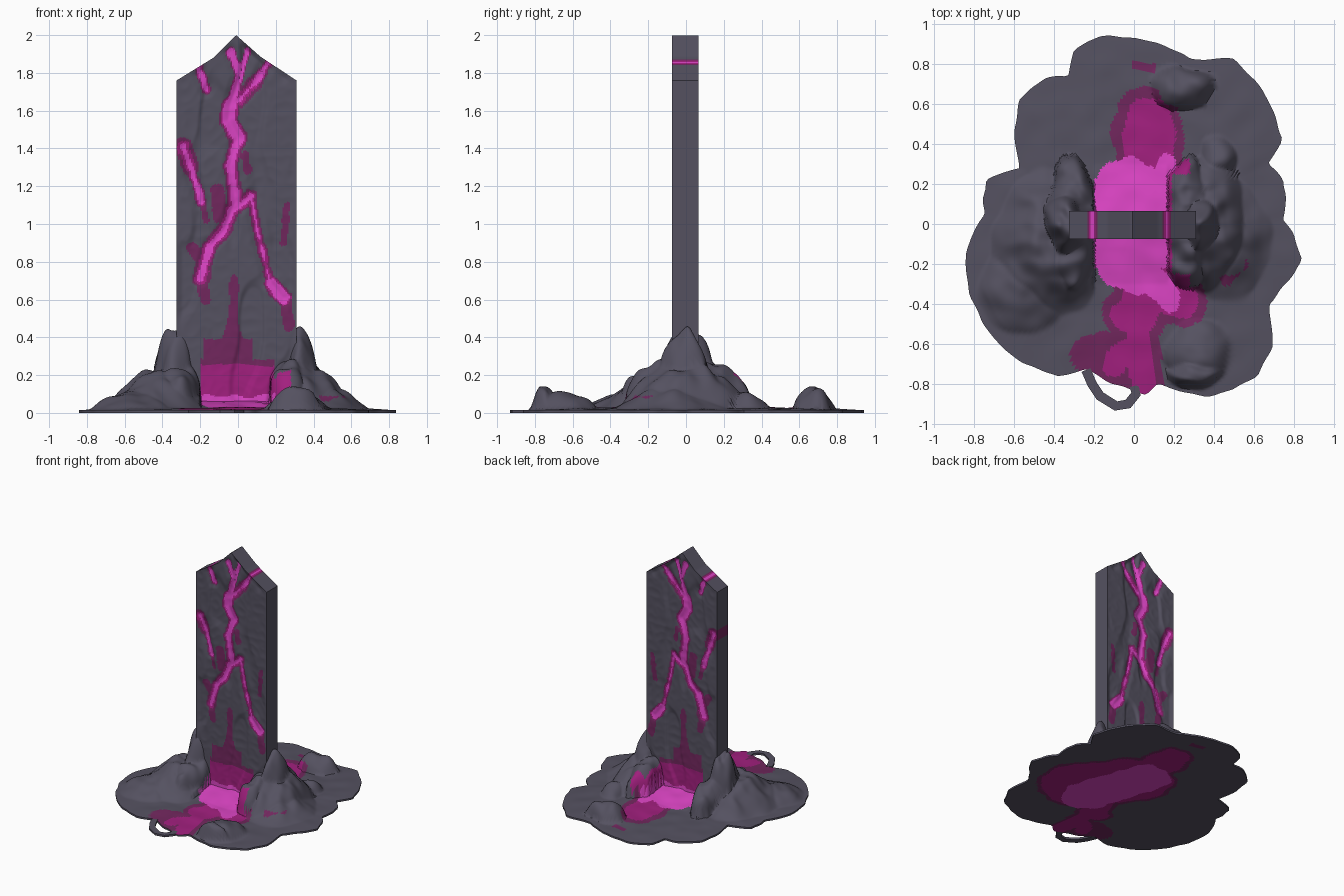
import bpy, bmesh, math
from mathutils import Vector, noise

old = bpy.data.objects.get("Cube")
if old:
    bpy.data.objects.remove(old)


def make_material(name, colour):
    mat = bpy.data.materials.new(name)
    mat.use_nodes = True
    mat.diffuse_color = (*colour, 1)
    mat.node_tree.nodes["Principled BSDF"].inputs["Base Color"].default_value = (*colour, 1)
    return mat


STONE, DARK, MID, BRIGHT = range(4)
materials = [make_material("stone grey", (.09, .083, .118)),
             make_material("dark purple", (.165, .02, .11)),
             make_material("magenta", (.36, .014, .21)),
             make_material("bright pink", (.71, .058, .55))]


def finish(bm, name, angle):
    bmesh.ops.recalc_face_normals(bm, faces=bm.faces)
    mesh = bpy.data.meshes.new(name)
    bm.to_mesh(mesh)
    bm.free()
    obj = bpy.data.objects.new(name, mesh)
    bpy.context.collection.objects.link(obj)
    for mat in materials:
        mesh.materials.append(mat)
    bpy.ops.object.select_all(action="DESELECT")
    obj.select_set(True)
    bpy.context.view_layer.objects.active = obj
    bpy.ops.object.shade_smooth_by_angle(angle=math.radians(angle))


def wobble(x, y, scale, seed=0):
    return noise.noise(Vector((x * scale, y * scale, seed)))


def path_distance(x, y, path):
    """Distance from a point to a polyline given in hundredths."""
    best = 9.0
    for (ax, ay), (bx, by) in zip(path, path[1:]):
        ax, ay, dx, dy = ax / 100, ay / 100, (bx - ax) / 100, (by - ay) / 100
        t = ((x - ax) * dx + (y - ay) * dy) / (dx * dx + dy * dy)
        t = min(1, max(0, t))
        best = min(best, math.hypot(x - ax - t * dx, y - ay - t * dy))
    return best


def interpolate(value, points):
    for (a, fa), (b, fb) in zip(points, points[1:]):
        if value <= b:
            return fa + (fb - fa) * (value - a) / (b - a)
    return points[-1][1]


# Glowing veins: path, half widths of the bright core and of the halo
veins = [
    ([(-4, 191), (1, 179), (-4, 163)], .018, .026),
    ([(-4, 163), (-5, 155), (0, 146)], .034, .05),
    ([(0, 146), (-4, 131), (-1, 112)], .021, .04),
    ([(5, 192), (1, 179)], .014, .02),
    ([(16, 185), (9, 175)], .012, .024),
    ([(9, 175), (0, 165)], .008, .042),
    ([(-21, 184), (-17, 171)], .013, .024),
    ([(-1, 112), (-8, 96), (-15, 88)], .016, .04),
    ([(-15, 88), (-20, 71)], .018, .042),
    ([(-1, 108), (7, 115)], .012, .035),
    ([(7, 115), (10, 98), (17, 69)], .004, .024),
    ([(18, 68), (24, 61)], .03, .045),
    ([(-29, 141), (-25, 130)], .014, .045),
    ([(-25, 130), (-19, 112)], .014, .026),
]
# Dim cracks: path and half width
cracks = [
    ([(-20, 71), (-17, 60)], .028), ([(25, 60), (27, 46)], .03), ([(-19, 112), (-17, 102)], .018),
    ([(26, 110), (24, 90)], .018), ([(-11, 118), (-10, 104)], .036), ([(4, 137), (5, 128)], .02),
    ([(-24, 87), (-20, 82)], .03), ([(-2, 70), (-3, 35)], .026),
]
LEFT, RIGHT, FRONT, BACK = -.325, .31, -.075, .065
skyline = [(LEFT, 1.76), (-.13, 1.88), (-.01, 2), (.12, 1.885), (RIGHT, 1.76)]


def slab_colour(x, z):
    jitter = .008 * wobble(x, z, 25) + .007 * wobble(x, z, 11, 6)
    colour = STONE
    for path, core, halo in veins:
        d = path_distance(x, z, path) + jitter
        if d < core:
            return BRIGHT
        if d < (core + halo) / 2:
            colour = MID
        elif d < halo:
            colour = max(colour, DARK)
    if any(path_distance(x, z, path) + jitter < width for path, width in cracks):
        colour = max(colour, DARK)
    # Glow rising from the pool
    z += .03 * wobble(x, z, 9)
    if -.2 < x < .19:
        if z < .09:
            return BRIGHT
        if z < .26:
            return MID
        if z < (.4 if -.18 < x < .08 else .29) or z < .56 - abs(x + .03) * 3:
            return max(colour, DARK)
    return colour


def slab_recess(x, z, top):
    """Shallow chiselled relief that fades out at the outline."""
    border = min(x - LEFT, RIGHT - x, top - z)
    fade = min(1, max(0, border / .03))
    chips = noise.noise(Vector((x * 7, z * 2.2, 4)))
    depth = .012 * min(1, max(0, chips * 6)) + .004 * abs(wobble(x, z, 14))
    groove = min(path_distance(x, z, vein[0]) for vein in veins)
    depth += .014 * max(0, 1 - groove / .05)
    return depth * fade


# Standing slab: two carved faces joined by flat sides
COLS, ROWS, FOOT = 76, 230, .012
bm = bmesh.new()
layers = [[], []]
for i in range(COLS + 1):
    x = LEFT + (RIGHT - LEFT) * i / COLS
    top = interpolate(x, skyline)
    columns = [[], []]
    for j in range(ROWS + 1):
        z = FOOT + (top - FOOT) * j / ROWS
        recess = slab_recess(x, z, top)
        columns[0].append(bm.verts.new((x, FRONT + recess, z)))
        columns[1].append(bm.verts.new((x, BACK - recess, z)))
    layers[0].append(columns[0])
    layers[1].append(columns[1])
for i in range(COLS):
    for j in range(ROWS):
        corners = [(i, j), (i + 1, j), (i + 1, j + 1), (i, j + 1)]
        centre = sum((layers[0][a][b].co for a, b in corners), Vector()) / 4
        colour = slab_colour(centre.x, centre.z)
        for layer in layers:
            bm.faces.new([layer[a][b] for a, b in corners]).material_index = colour
rim = [(i, 0) for i in range(COLS)] + [(COLS, j) for j in range(ROWS)]
rim += [(i, ROWS) for i in range(COLS, 0, -1)] + [(0, j) for j in range(ROWS, 0, -1)]
for (a, b), (c, d) in zip(rim, rim[1:] + rim[:1]):
    face = bm.faces.new([layers[0][a][b], layers[0][c][d], layers[1][c][d], layers[1][a][b]])
    middle = face.calc_center_median()
    face.material_index = slab_colour(middle.x, middle.z)
finish(bm, "standing_slab", 40)

# Ragged outline of the ground, in hundredths
shore = [(84, -18), (75, 2), (75, 22), (67, 30), (74, 42), (60, 73), (50, 82), (28, 82),
         (10, 91), (-17, 94), (-30, 87), (-33, 74), (-45, 73), (-57, 62), (-57, 28),
         (-74, 22), (-75, 5), (-84, -14), (-82, -35), (-75, -50), (-58, -68), (-38, -76),
         (-24, -72), (6, -85), (12, -80), (35, -86), (50, -83), (62, -75),
         (69, -62), (67, -40), (76, -30)]
polar = sorted((math.atan2(y, x), math.hypot(x, y) / 100) for x, y in shore)
polar = [(polar[-1][0] - math.tau, polar[-1][1])] + polar + [(polar[0][0] + math.tau, polar[0][1])]

# Rock mounds: centre x, y, radius x, y, height, steepness
mounds = [
    (-.34, 0, .11, .16, .42, .45), (-.31, 0, .13, .35, .23, .35),
    (-.42, -.1, .3, .38, .2, 1.3), (-.55, -.32, .24, .22, .08, 1),
    (.33, 0, .1, .15, .4, .45), (.27, 0, .13, .33, .25, .35),
    (.36, 0, .22, .34, .23, .9), (.45, -.08, .25, .3, .11, 1.2),
    (.24, .68, .16, .11, .12, .7), (.29, -.75, .14, .06, .13, .7), (.32, -.65, .17, .17, .085, .9),
    (.42, .32, .1, .12, .08, 1),
]
# Spilled glow: path and half width
pool_bright = [([(5, -20), (18, -37)], .06), ([(10, 20), (18, 31)], .04), ([(-2, -18), (-2, 18)], .16)]
pool_mid = [([(8, 20), (7, 50)], .13), ([(9, -28), (0, -46)], .11), ([(12, -35), (25, -38)], .08),
            ([(0, -50), (5, -80)], .06), ([(-4, -60), (-10, -72)], .05)]
pool_dark = [([(-14, -60), (-24, -66)], .08), ([(2, 79), (8, 78)], .03), ([(47, -27), (54, -20)], .03)]
under_bright = [([(21, -30), (5, 18)], .19)]
under_mid = [([(34, -20), (10, 10)], .3), ([(10, 10), (8, 50)], .15)] + pool_mid


def near(x, y, areas, extra=0):
    jitter = .03 * wobble(x, y, 10, 5)
    return any(path_distance(x, y, path) + jitter < r + extra for path, r in areas)


def in_channel(x, y):
    return -.2 < x < .17 and abs(y) < .5


def mound_height(x, y):
    if in_channel(x, y):
        return max(0, .04 * (1 - abs(y) / .3))
    wx = x + .035 * wobble(x, y, 7, 1)
    wy = y + .035 * wobble(x, y, 7, 2)
    best = 0
    for cx, cy, rx, ry, height, power in mounds:
        inside = 1 - ((wx - cx) / rx) ** 2 - ((wy - cy) / ry) ** 2
        if inside > 0:
            best = max(best, height * inside ** power)
    return best * (1 + .22 * wobble(x, y, 11, 3))


def top_colour(x, y, height):
    if height > .09 and not in_channel(x, y):
        # Lit inner wall and ends of the mound beside the pool
        wall = .16 < x < .19 and abs(y) < .35 or .16 < x < .28 and .25 < abs(y) < .4
        return MID if wall and height < .24 else STONE
    if -.2 < x < .175 and -.22 < y < .23 or near(x, y, pool_bright):
        return BRIGHT
    if near(x, y, pool_mid):
        return MID
    return DARK if near(x, y, pool_mid, .05) or near(x, y, pool_dark) else STONE


def under_colour(x, y, height):
    if near(x, y, under_bright):
        return BRIGHT
    if near(x, y, under_mid):
        return MID
    return DARK if near(x, y, under_mid, .03) or near(x, y, pool_dark) else STONE


# Ground: rings of vertices with a raised top and a flat underside
SPOKES, RINGS = 250, 90
bm = bmesh.new()
tops = [[bm.verts.new((0, 0, .06))] * SPOKES]
bottoms = [[bm.verts.new((0, 0, 0))] * SPOKES]
for ring in range(1, RINGS + 1):
    t = ring / RINGS
    upper, lower = [], []
    for s in range(SPOKES):
        angle = -math.pi + math.tau * s / SPOKES
        dx, dy = math.cos(angle), math.sin(angle)
        reach = t * (interpolate(angle, polar) + .012 * wobble(dx, dy, 9))
        x, y = dx * reach, dy * reach
        z = .014 + .012 * (1 - t) + .008 * (1 - t ** 6) * (1 + wobble(x, y, 8))
        upper.append(bm.verts.new((x, y, z + mound_height(x, y) * min(1, (1 - t) * 12))))
        lower.append(bm.verts.new((x, y, 0)))
    tops.append(upper)
    bottoms.append(lower)
for rings, colour_at in ((tops, top_colour), (bottoms, under_colour)):
    for inner, outer in zip(rings, rings[1:]):
        for s in range(SPOKES):
            n = (s + 1) % SPOKES
            corners = list(dict.fromkeys([inner[s], outer[s], outer[n], inner[n]]))
            face = bm.faces.new(corners)
            face.material_index = colour_at(*face.calc_center_median())
for s in range(SPOKES):
    n = (s + 1) % SPOKES
    bm.faces.new([tops[-1][s], bottoms[-1][s], bottoms[-1][n], tops[-1][n]])
finish(bm, "rocky_ground", 50)

# Thin loop of stone hanging off the front rim
bm = bmesh.new()
loop = [(-24, -73), (-21, -80), (-17, -86), (-9, -91), (-3, -90), (1, -85), (0, -81)]
rows = []
for k, (x, y) in enumerate(loop):
    a, b = loop[max(0, k - 1)], loop[min(len(loop) - 1, k + 1)]
    side = Vector((a[1] - b[1], b[0] - a[0], 0)).normalized() * .024
    p = Vector((x / 100, y / 100, 0))
    lift = Vector((0, 0, .016))
    rows.append([bm.verts.new(v) for v in (p - side, p + side, p + side + lift, p - side + lift)])
for a, b in zip(rows, rows[1:]):
    for k in range(4):
        bm.faces.new([a[k], a[k - 1], b[k - 1], b[k]])
for end in (rows[0], rows[-1]):
    bm.faces.new(end)
finish(bm, "rim_loop", 40)
